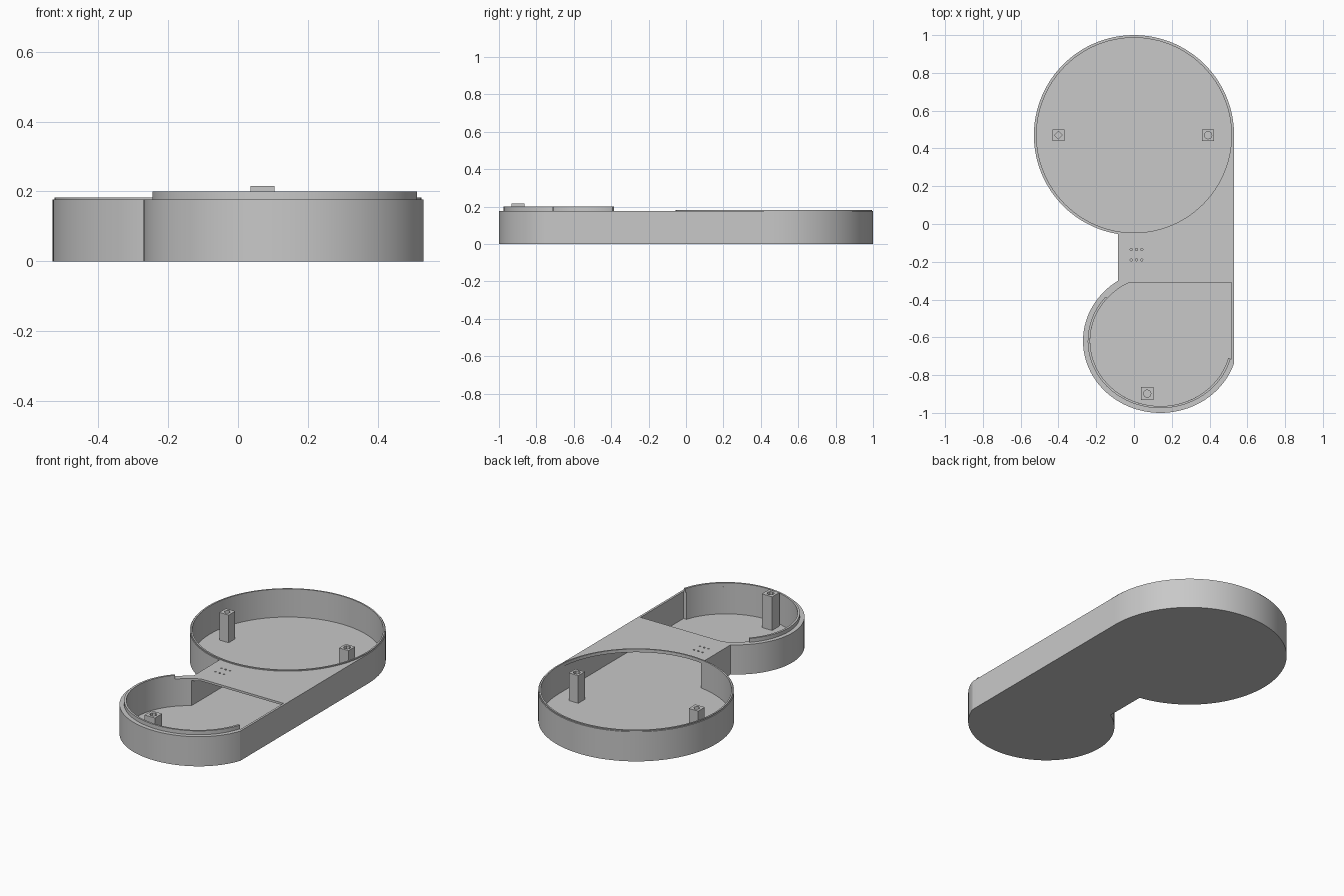
import bpy, bmesh
from math import sin, cos, pi, asin, radians

if "Cube" in bpy.data.objects:
    bpy.data.objects.remove(bpy.data.objects["Cube"], do_unlink=True)

grey = bpy.data.materials.new("plain grey")
grey.use_nodes = True
grey.diffuse_color = (0.58, 0.58, 0.58, 1)
grey.node_tree.nodes["Principled BSDF"].inputs["Base Color"].default_value = (0.58, 0.58, 0.58, 1)

FLOOR, TOP = 0.015, 0.177
BIG = (0, 0.47)            # centre of the large round tray
SMALL = (0.14, -0.619)     # centre of the small oval tray
RIGHT, NECK = 0.53, -0.085  # side walls of the neck
WALL = 0.013


def arc(centre, rx, ry, start, end, steps):
    return [(centre[0] + rx * cos(start + (end - start) * i / steps),
             centre[1] + ry * sin(start + (end - start) * i / steps)) for i in range(steps + 1)]


def circle(centre, r, sides):
    return arc(centre, r, r, 0, 2 * pi, sides)[:-1]


def rect(x0, x1, y0, y1):
    return [(x0, y0), (x1, y0), (x1, y1), (x0, y1)]


def prism(name, outlines, z0, z1):
    """Extrude one or more closed outlines from z0 to z1."""
    bm = bmesh.new()
    for outline in outlines:
        face = bm.faces.new([bm.verts.new((x, y, z0)) for x, y in outline])
        ext = bmesh.ops.extrude_face_region(bm, geom=[face], use_keep_orig=True)
        for v in ext["geom"]:
            if isinstance(v, bmesh.types.BMVert):
                v.co.z = z1
    bmesh.ops.recalc_face_normals(bm, faces=bm.faces)
    mesh = bpy.data.meshes.new(name)
    bm.to_mesh(mesh)
    bm.free()
    mesh.materials.append(grey)
    obj = bpy.data.objects.new(name, mesh)
    bpy.context.collection.objects.link(obj)
    return obj


def activate(obj):
    bpy.ops.object.select_all(action="DESELECT")
    obj.select_set(True)
    bpy.context.view_layer.objects.active = obj


def cut(obj, outlines, z0, z1):
    """Subtract extruded outlines from an object."""
    cutter = prism("cutter", outlines, z0, z1)
    cutter.hide_render = True
    mod = obj.modifiers.new("cut", "BOOLEAN")
    mod.operation, mod.solver, mod.object = "DIFFERENCE", "EXACT", cutter
    activate(obj)
    bpy.ops.object.modifier_apply(modifier=mod.name)
    bpy.data.objects.remove(cutter, do_unlink=True)


def left_angle(y, ry):
    return pi - asin((y - SMALL[1]) / ry)


def right_angle(y, ry):
    return 2 * pi + asin((y - SMALL[1]) / ry)


# Outer shell: large circle, neck and small oval
neck_angle = pi + pi / 2 - asin(-NECK / RIGHT)
outline = arc(BIG, RIGHT, RIGHT, 0, neck_angle, 80)
outline += arc(SMALL, 0.41, 0.381, left_angle(-0.30, 0.381), right_angle(-0.736, 0.381), 64)
case = prism("case_body", [outline], 0, TOP)

# Hollow under the neck plate, then the two open trays
inner_right = RIGHT - WALL
cut(case, [rect(NECK + WALL, inner_right, -0.715, 0.46)], FLOOR, TOP - 0.013)
cut(case, [circle(BIG, 0.516, 96)], FLOOR, 0.3)
pocket = arc(SMALL, 0.372, 0.345, left_angle(-0.31, 0.345), right_angle(-0.715, 0.345), 64)
pocket += [(inner_right, -0.715), (inner_right, -0.31)]
cut(case, [pocket], FLOOR, 0.3)

# Small wire holes in the neck plate
holes = [circle((x, y), 0.006, 8) for x in (-0.015, 0.013, 0.041) for y in (-0.135, -0.19)]
cut(case, holes, 0.14, 0.2)

# Thin rim around the large tray
large_rim = prism("large_rim", [circle(BIG, 0.525, 96)], TOP, 0.183)
cut(large_rim, [circle(BIG, 0.516, 96)], 0.1, 0.3)

# Taller locating lip around part of the small tray
start, end = left_angle(-0.385, 0.356), right_angle(-0.712, 0.356)
lip = arc(SMALL, 0.385, 0.356, start, end, 64)
lip += arc(SMALL, 0.372, 0.345, end, start, 64)
small_lip = prism("small_lip", [lip], TOP, 0.2)

# Square screw posts with pilot holes
posts = []
for name, x, y, height, sides in (("right_post", -0.4, 0.47, 0.18, 4),
                                  ("left_post", 0.392, 0.47, 0.18, 8),
                                  ("front_post", 0.07, -0.898, 0.216, 8)):
    h = 0.034 if name == "front_post" else 0.031
    post = prism(name, [rect(x - h, x + h, y - h, y + h)], FLOOR, height)
    cut(post, [circle((x, y), 0.02, sides)], 0.08, 0.3)
    posts.append(post)

# Smooth the round walls, keep every edge crisp
for obj in (case, large_rim, small_lip):
    activate(obj)
    bpy.ops.object.shade_smooth_by_angle(angle=radians(20))
